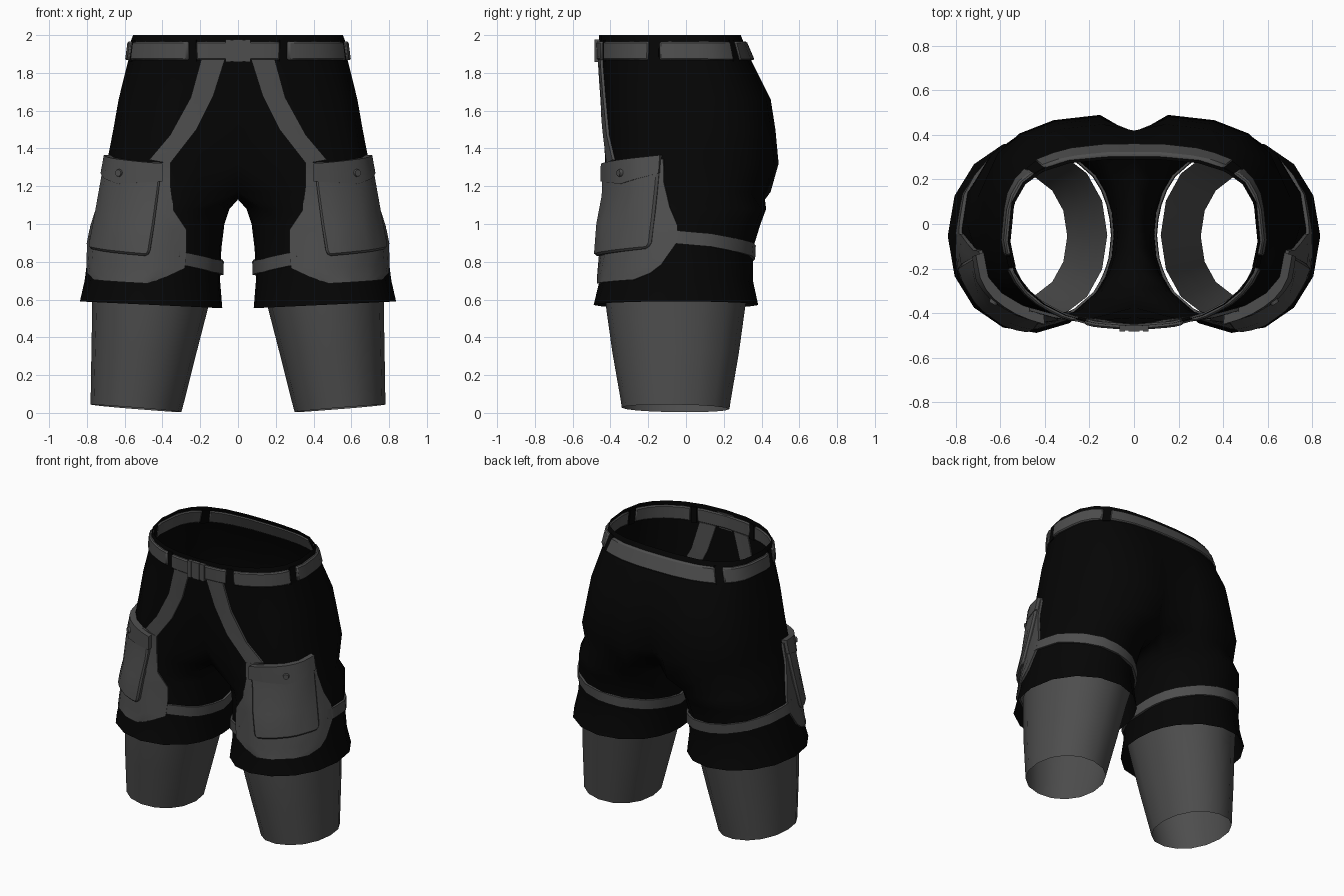
import bpy, bmesh, math
from mathutils import Vector
from mathutils.bvhtree import BVHTree

if "Cube" in bpy.data.objects:
    bpy.data.objects.remove(bpy.data.objects["Cube"])


def material(name, v):
    m = bpy.data.materials.new(name)
    m.diffuse_color = (v, v, v, 1)
    m.use_nodes = True
    m.node_tree.nodes["Principled BSDF"].inputs["Base Color"].default_value = m.diffuse_color
    return m


BLACK = material("black cloth", 0.0015)
GRAY = material("gray fabric", 0.075)


def finish(name, bm, mat, mirror=True, angle=35):
    bmesh.ops.recalc_face_normals(bm, faces=bm.faces)
    me = bpy.data.meshes.new(name)
    bm.to_mesh(me)
    bm.free()
    me.materials.append(mat)
    ob = bpy.data.objects.new(name, me)
    bpy.context.collection.objects.link(ob)
    bpy.ops.object.select_all(action='DESELECT')
    ob.select_set(True)
    bpy.context.view_layer.objects.active = ob
    bpy.ops.object.shade_smooth_by_angle(angle=math.radians(angle))
    if mirror:
        mod = ob.modifiers.new("mirror", 'MIRROR')
        mod.merge_threshold = 0.002
    return ob


def spow(v, p):
    return math.copysign(abs(v) ** p, v)


def bridge(bm, a, b, closed):
    n = len(a)
    for i in range(n if closed else n - 1):
        j = (i + 1) % n
        bm.faces.new((a[i], a[j], b[j], b[i]))


# --- shorts: half body of open arcs, then a closed leg below the crotch
COLS = [0, .3, .54, .72, .86, .95, 1, .97, .88, .74, .52, .22, 0]
OUT, INN = len(COLS), 5
bm = bmesh.new()
prev = None
# height, half width, front, back, back cleft, front dent, front roundness
body = [(2.00, .555, -.46, .29, 0, 0, 2.2), (1.97, .567, -.46, .302, 0, 0, 2.2),
        (1.87, .58, -.458, .345, 0, 0, 2.2), (1.66, .632, -.445, .45, .03, 0, 2.4),
        (1.50, .66, -.44, .475, .06, .02, 2.5), (1.32, .695, -.435, .492, .09, .06, 2.6),
        (1.17, .725, -.43, .452, .15, .13, 2.6)]
for z, w, yf, yb, cleft, dent, nf in body:
    row = []
    for j, c in enumerate(COLS):
        n, y = (nf, yf) if j < 7 else (3.1 if z > 1.2 else 2.6, yb)
        y = -.08 + (y + .08) * (1 - c ** n) ** (1 / n)
        y += dent if j == 0 else -cleft if j == OUT - 1 else 0
        row.append(bm.verts.new((w * c, y, z)))
    if prev:
        bridge(bm, prev, row, False)
    prev = row
# crotch seam closes the ring from back to front
y0, y1 = prev[-1].co.y, prev[0].co.y
for k in range(1, INN + 1):
    f = k / (INN + 1)
    prev.append(bm.verts.new((0, y0 + (y1 - y0) * f, 1.17 - .04 * math.sin(math.pi * f))))
# height, inner x, outer x, front, back, hem slant
for z, xa, xb, yf, yb, sl in [(1.08, .045, .75, -.43, .425, 0), (1.0, .072, .768, -.435, .395, 0),
                              (.87, .088, .79, -.445, .355, 0), (.70, .095, .812, -.458, .355, 0),
                              (.572, .083, .837, -.49, .383, .018)]:
    cx, rx, cy, ry = (xa + xb) / 2, (xb - xa) / 2, (yf + yb) / 2, (yb - yf) / 2
    row = []
    for j in range(OUT + INN):
        d = 40 + 280 * j / (OUT - 1) if j < OUT else 320 + 80 * (j - OUT + 1) / (INN + 1)
        d = math.radians(d)
        row.append(bm.verts.new((cx - rx * math.cos(d), cy - ry * spow(math.sin(d), .95),
                                 z - sl * math.cos(d))))
    bridge(bm, prev, row, True)
    prev = row
bmesh.ops.recalc_face_normals(bm, faces=bm.faces)
SURF = BVHTree.FromBMesh(bm)
finish("shorts", bm, BLACK, angle=60)


# --- surface samplers: return a point on the shorts and the outward direction
def around(cx, cy):
    def sample(a, z):
        d = Vector((math.cos(math.radians(a)), math.sin(math.radians(a)), 0))
        p = SURF.ray_cast(Vector((cx, cy, z)), d)[0]
        return (p if p else Vector((cx, cy, z)) + d * .37), d
    return sample


def from_front(x, z):
    p = SURF.ray_cast(Vector((x, -2, z)), Vector((0, 1, 0)))[0]
    return (p if p else Vector((x, -.43, z))), Vector((0, -1, 0))


LEG = around(.45, -.05)
WAIST = around(.0005, -.08)


def patch(name, grid, sample, off, mat=GRAY, inner=-.01, fade=0, bevel=0):
    """Thick panel that follows the shorts; grid holds rows of (u, z)."""
    bm = bmesh.new()
    top, bot = [], []
    for row in grid:
        n = len(row) - 1
        r1, r2 = [], []
        for i, (u, z) in enumerate(row):
            p, d = sample(u, z)
            for dst, o in ((r1, off * (1 - fade * i / n)), (r2, inner)):
                q = p + d * o
                if abs(q.x) < .003:
                    q.x = 0
                dst.append(bm.verts.new(q))
        top.append(r1)
        bot.append(r2)
    for g in (top, bot):
        for a, b in zip(g, g[1:]):
            bridge(bm, a, b, False)

    def rim(g):
        return (g[0] + [r[-1] for r in g[1:-1]] + g[-1][::-1]
                + [r[0] for r in g[-2:0:-1]])
    bridge(bm, rim(top), rim(bot), True)
    # drop end caps lying on the mirror plane
    caps = [f for f in bm.faces if all(v.co.x == 0 for v in f.verts)]
    bmesh.ops.delete(bm, geom=caps, context='FACES')
    ob = finish(name, bm, mat)
    if bevel:
        m = ob.modifiers.new("bevel", 'BEVEL')
        m.width, m.segments, m.limit_method = bevel, 1, 'ANGLE'
        m.angle_limit = math.radians(50)
    return ob


def span(rows, n, tilt=0):
    """Rows of (z, start, end) become a grid with n columns."""
    return [[(a + (b - a) * i / n, z + tilt * i / n) for i in range(n + 1)] for z, a, b in rows]


# --- belt pieces and slim black belt loops between them
for i, (a, b) in enumerate([(-90, -59), (-53, -12), (-6, 34.5), (39.5, 90)]):
    patch(f"belt_piece_{i + 1}", span([(1.867, a, b), (1.967, a, b)], 6), WAIST, .018, bevel=.008)
for i, a in enumerate([-56, -9, 37]):
    patch(f"belt_loop_{i + 1}", span([(1.86, a - 2.5, a + 2.5), (1.975, a - 2.5, a + 2.5)], 1),
          WAIST, .006, BLACK)

# --- buckle: flat plate with three raised bars
for name, x, w, y, h in [("buckle_plate", 0, .13, -.478, .115), ("buckle_middle", 0, .05, -.484, .12),
                         ("buckle_left", -.052, .025, -.484, .12), ("buckle_right", .052, .025, -.484, .12)]:
    bm = bmesh.new()
    bmesh.ops.create_cube(bm, size=1)
    for v in bm.verts:
        v.co = Vector((x + v.co.x * w, y + .012 + v.co.y * .024, 1.917 + v.co.z * h))
    finish(name, bm, GRAY, mirror=False)

# --- diagonal front straps from belt to pockets
left = [(.07, 1.87), (.13, 1.68), (.22, 1.50), (.36, 1.32)]
right = [(.195, 1.87), (.25, 1.67), (.36, 1.47), (.47, 1.34)]
grid = []
for k in range(10):
    s, f = min(k // 3, 2), k / 3 - min(k // 3, 2)
    p = Vector(left[s]).lerp(Vector(left[s + 1]), f)
    q = Vector(right[s]).lerp(Vector(right[s + 1]), f)
    grid.append([tuple(p.lerp(q, i / 2)) for i in range(3)])
patch("front_strap", grid, from_front, .014)

# --- pocket backing panel, bellows pocket, pointed flap and button
patch("pocket_backing", span([(.685, -86, -36), (.72, -100, -22), (.765, -114, -13), (.88, -116, 0),
                              (.97, -116, 1), (1.07, -106, -7), (1.2, -104, -14), (1.325, -104, -16)],
                             10, .02), LEG, .016)
patch("pocket", span([(.83, -86, -25), (.86, -88, -22), (1.0, -91, -21), (1.15, -94, -20),
                      (1.315, -97, -19)], 8, .04), LEG, .05, fade=.35, bevel=.012)
flap = [[(-97 + 78 * i / 8, z + .045 * i / 8 - drop * (1 - abs(i / 4 - 1))) for i in range(9)]
        for z, drop in ((1.225, .035), (1.27, .015), (1.32, 0))]
patch("pocket_flap", flap, LEG, .056, fade=.35)

p, d = LEG(-59, 1.27)
bm = bmesh.new()
bmesh.ops.create_cone(bm, cap_ends=True, segments=12, radius1=.022, radius2=.018, depth=.02)
rot = d.to_track_quat('Z', 'Y')
for v in bm.verts:
    v.co = rot @ v.co + p + d * .048
finish("pocket_button", bm, GRAY)

# --- thigh band running from the pocket around the back and inside
keys = [(-8, .935), (30, .915), (90, .85), (135, .805), (180, .765), (215, .78), (250, .82)]
grid = []
for (a, z), (b, w) in zip(keys, keys[1:]):
    for k in range(4):
        grid.append((a + (b - a) * k / 4, z + (w - z) * k / 4))
grid.append(keys[-1])
patch("thigh_band", [[(a, z + h) for a, z in grid] for h in (-.035, .035)], LEG, .016)

# --- leggings: open tapered tubes with a slanted lower hem
bm = bmesh.new()
prev = None
for z, xa, xb, yf, yb, slant in [(.69, .12, .772, -.435, .335, 0), (.55, .16, .772, -.422, .312, 0),
                                 (.32, .222, .776, -.39, .28, .01), (.06, .29, .78, -.345, .235, .02),
                                 (.024, .30, .78, -.34, .23, .02)]:
    cx, rx, cy, ry = (xa + xb) / 2, (xb - xa) / 2, (yf + yb) / 2, (yb - yf) / 2
    row = []
    for j in range(16):
        t = math.tau * j / 16
        c, s = math.cos(t), math.sin(t)
        row.append(bm.verts.new((cx + rx * spow(c, .95), cy + ry * spow(s, .95),
                                 z + slant * c - slant * .2 * s)))
    if prev:
        bridge(bm, prev, row, True)
    prev = row
finish("legging", bm, GRAY, angle=50)
